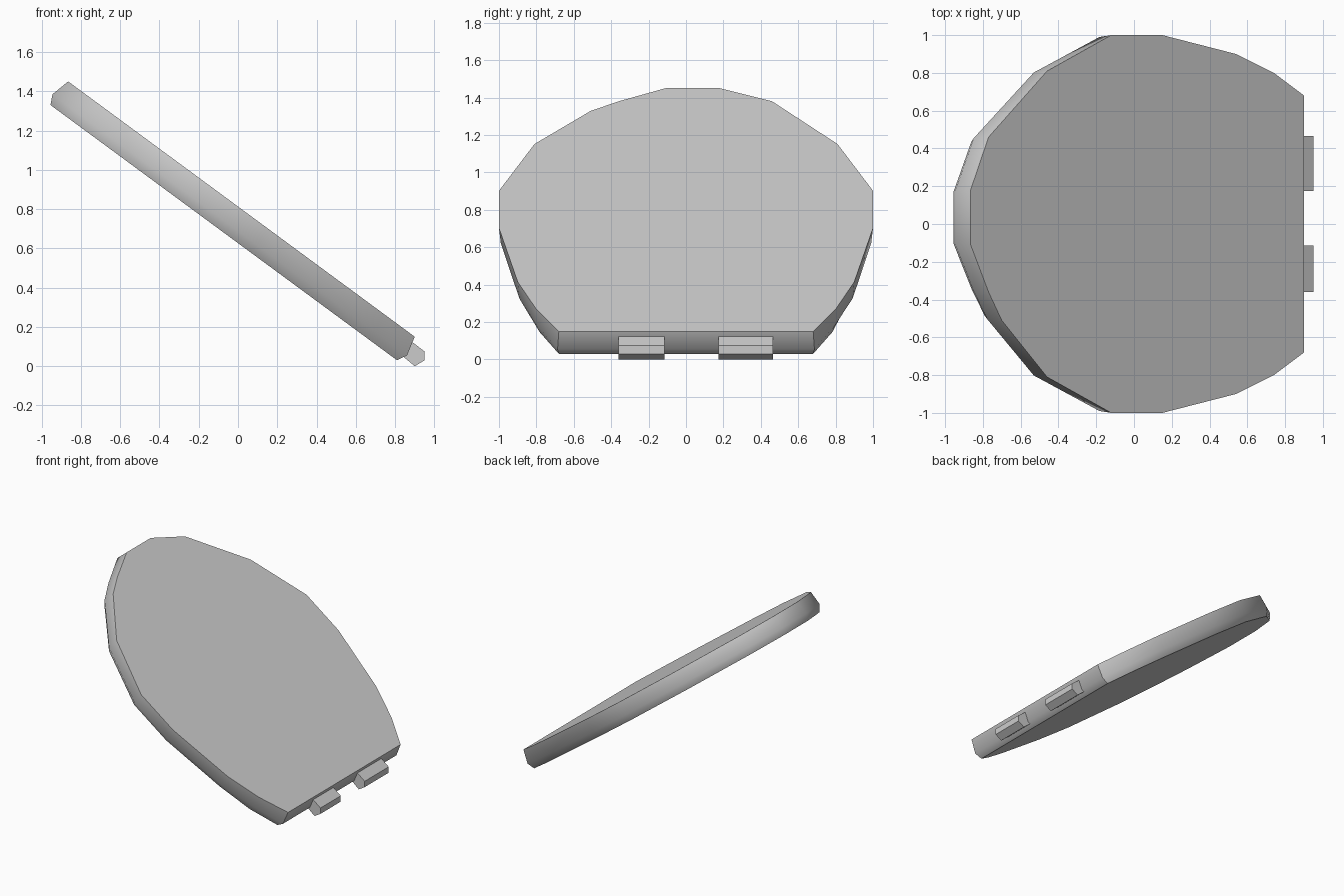
import bpy, bmesh
from mathutils import Vector

if "Cube" in bpy.data.objects:
    bpy.data.objects.remove(bpy.data.objects["Cube"])

SLOPE = 1.30 / 1.765
DOWN = Vector((-0.6, 0, -0.8))       # into the thickness of the panel
OUT = Vector((0.805, 0, -0.593))     # along the panel towards the hinge edge


def finish(name, bm, angle):
    bmesh.ops.recalc_face_normals(bm, faces=bm.faces)
    mesh = bpy.data.meshes.new(name)
    bm.to_mesh(mesh)
    bm.free()
    obj = bpy.data.objects.new(name, mesh)
    bpy.context.collection.objects.link(obj)
    bpy.ops.object.select_all(action='DESELECT')
    obj.select_set(True)
    bpy.context.view_layer.objects.active = obj
    bpy.ops.object.shade_smooth_by_angle(angle=angle)
    return obj


def loft(name, rings, angle):
    bm = bmesh.new()
    loops = [[bm.verts.new(p) for p in ring] for ring in rings]
    n = len(loops[0])
    for a, b in zip(loops, loops[1:]):
        for i in range(n):
            j = (i + 1) % n
            bm.faces.new((a[i], a[j], b[j], b[i]))
    bm.faces.new(loops[0])
    bm.faces.new(loops[-1])
    return finish(name, bm, angle)


# Tilted lid: round outline cut straight along the hinge edge
right_half = [(0.90, 0.68), (0.74, 0.80), (0.54, 0.90), (0.15, 1.0), (-0.12, 1.0), (-0.46, 0.81)]
tip = [(-0.77, 0.46), (-0.865, 0.18), (-0.865, -0.11), (-0.77, -0.36), (-0.70, -0.51)]
outline = right_half + tip + [(x, -y) for x, y in reversed(right_half)]

top, middle, bottom = [], [], []
for x, y in outline:
    p = Vector((x, y, 0.15 + (0.90 - x) * SLOPE))
    top.append(p)
    # Rounded rim: widest two thirds of the way down
    m = p + DOWN * 0.10 + OUT * 0.025 * (x / 0.88)
    m.y = y * (1.01 if x > 0.85 else 0.99)
    middle.append(m)
    b = p + DOWN * 0.15
    b.y = y * (1.0 if x > 0.85 else 0.98 if x > 0.6 else 0.955)
    bottom.append(b)
loft("lid", [top, middle, bottom], 0.87)

# Two hinge barrels on the straight edge
profile = [(0.84, 0.05), (0.90, 0.0), (0.95, 0.03), (0.95, 0.075), (0.885, 0.125)]
for name, y0, y1 in (("hinge_left", -0.36, -0.115), ("hinge_right", 0.175, 0.465)):
    loft(name, [[Vector((x, y, z)) for x, z in profile] for y in (y0, y1)], 0.5)
